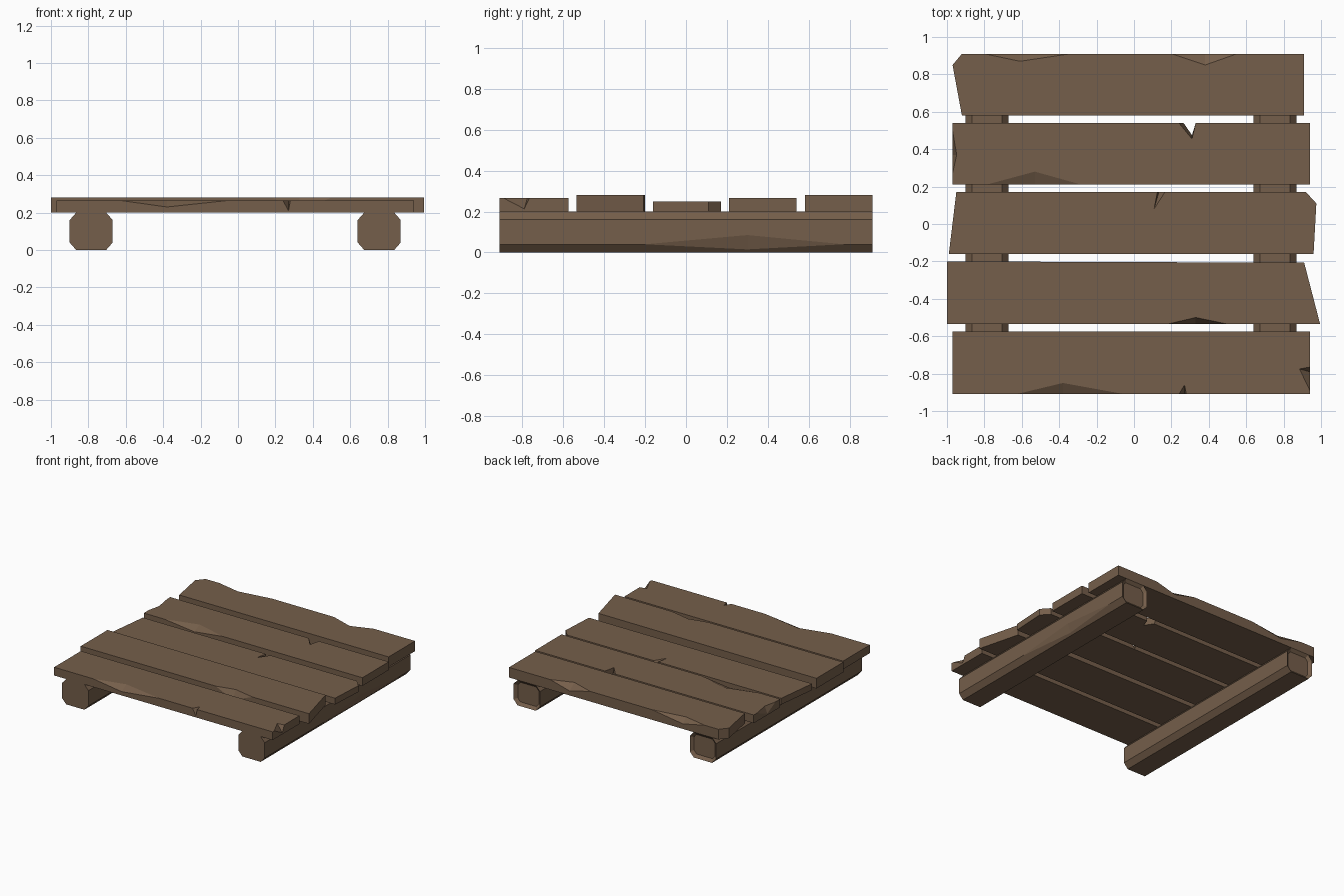
import bpy, bmesh
from mathutils import Vector

if "Cube" in bpy.data.objects:
    bpy.data.objects.remove(bpy.data.objects["Cube"])

wood = bpy.data.materials.new("brown wood")
wood.diffuse_color = (0.178, 0.113, 0.069, 1)
wood.use_nodes = True
wood.node_tree.nodes["Principled BSDF"].inputs["Base Color"].default_value = wood.diffuse_color


def finish(name, bm):
    bmesh.ops.recalc_face_normals(bm, faces=bm.faces[:])
    me = bpy.data.meshes.new(name)
    bm.to_mesh(me)
    bm.free()
    me.materials.append(wood)
    ob = bpy.data.objects.new(name, me)
    bpy.context.collection.objects.link(ob)


def plank(name, top, outline, base=0.2):
    """Outline runs counter-clockwise. Corner: (x, y) or (x, y, bottom x, bottom y).
    Chip on the edge after a corner: (ax, ay, apex x, apex y, bx, by, low z)."""
    bm = bmesh.new()
    corners, chips = [], []
    for p in outline:
        if len(p) == 7:
            a, m, b = (Vector((p[i], p[i + 1], top)) for i in (0, 2, 4))
            t = max(0.2, min(0.8, (m - a).dot(b - a) / (b - a).length_squared))
            low = a.lerp(b, t)
            low.z = p[6]
            chips[-1].append([bm.verts.new(v) for v in (a, m, b, low)])
        else:
            corners.append((bm.verts.new((p[0], p[1], top)),
                            bm.verts.new((p[-2], p[-1], base))))
            chips.append([])
    rim = []
    for i, (t0, b0) in enumerate(corners):
        t1, b1 = corners[(i + 1) % len(corners)]
        side = [b1, b0, t0]
        rim.append(t0)
        for a, m, b, low in chips[i]:
            side += [a, low, b]
            rim += [a, m, b]
            bm.faces.new((a, m, low))
            bm.faces.new((m, b, low))
        bm.faces.new(side + [t1])
    bm.faces.new(rim)
    bm.faces.new([c[1] for c in reversed(corners)])
    finish(name, bm)


def beam(name, cx, chipped=False):
    bm = bmesh.new()
    w, c, h, k, y = 0.115, 0.035, 0.2, 0.04, 0.91
    prof = [(w - c, 0), (w, k), (w, h - k), (w - c, h),
            (c - w, h), (-w, h - k), (-w, k), (c - w, 0)]
    front = [bm.verts.new((cx + x, -y, z)) for x, z in prof]
    back = [bm.verts.new((cx + x, y, z)) for x, z in prof]
    e1 = e2 = up = low = None
    if chipped:  # long splinter off the lower outer edge
        e1, up, e2, low = (bm.verts.new((cx + x, yy, z)) for x, yy, z in
                           ((w, -0.2, k), (w, 0.3, 0.085), (w, 0.77, k),
                            (w - c * 0.625, 0.3, 0.015)))
        bm.faces.new((e1, up, low))
        bm.faces.new((up, e2, low))
    for i in range(8):
        j = (i + 1) % 8
        f = [front[i], front[j], back[j], back[i]]
        if chipped and i == 0:
            f[2:2] = [e1, low, e2]
        if chipped and i == 1:
            f += [e2, up, e1]
        bm.faces.new(f)
    bm.faces.new(front)
    end = bm.faces.new(back)
    bmesh.ops.recalc_face_normals(bm, faces=bm.faces[:])
    # shallow recess in the back end
    bmesh.ops.inset_region(bm, faces=[end], thickness=0.025, depth=-0.02)
    finish(name, bm)


# supporting beams
beam("left_beam", -0.785)
beam("right_beam", 0.755, True)

# deck planks, front to back
plank("front_plank", 0.265, [
    (-0.97, -0.91), (-0.63, -0.91, -0.38, -0.85, -0.05, -0.91, 0.23),
    (0.24, -0.91, 0.27, -0.86, 0.28, -0.91, 0.21),
    (0.94, -0.91), (0.94, -0.89, 0.885, -0.775, 0.94, -0.765, 0.213),
    (0.94, -0.575), (-0.97, -0.575)])
plank("second_plank", 0.28, [
    (-1, -0.535), (0.18, -0.535, 0.33, -0.5, 0.5, -0.535, 0.21),
    (0.995, -0.535), (0.91, -0.207), (-1, -0.2)])
plank("middle_plank", 0.25, [
    (-0.99, -0.16), (0.96, -0.16), (0.975, 0.11), (0.92, 0.17),
    (0.165, 0.17, 0.107, 0.08, 0.125, 0.17, 0.205), (-0.95, 0.17)])
plank("fourth_plank", 0.265, [
    (-0.97, 0.21), (-0.79, 0.21, -0.53, 0.28, -0.28, 0.21, 0.235),
    (0.94, 0.21), (0.94, 0.54), (0.33, 0.54),
    (0.31, 0.455, 0.31, 0.475), (0.24, 0.54, 0.265, 0.54),
    (-0.97, 0.54), (-0.97, 0.5, -0.948, 0.37, -0.97, 0.27, 0.21)])
plank("back_plank", 0.28, [
    (-0.92, 0.58), (0.91, 0.58), (0.91, 0.91),
    (0.55, 0.91, 0.38, 0.85, 0.2, 0.91, 0.235),
    (-0.34, 0.91, -0.61, 0.87, -0.8, 0.91, 0.24),
    (-0.92, 0.91), (-0.97, 0.85)])
